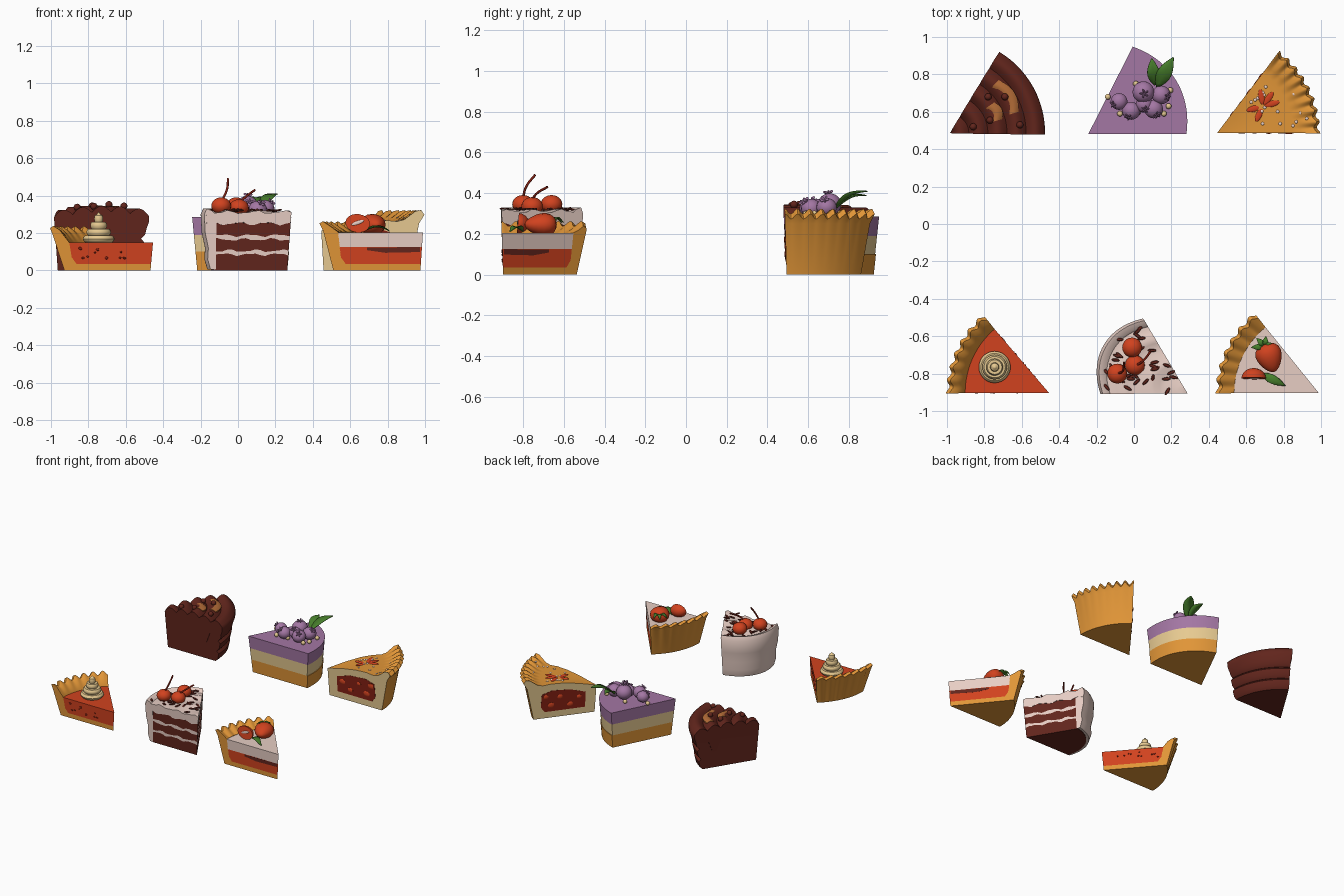
import bpy, bmesh, math, random
from math import sin, cos, pi, radians
from mathutils import Vector, Matrix

if "Cube" in bpy.data.objects:
    bpy.data.objects.remove(bpy.data.objects["Cube"])
random.seed(4)


def mat(name, *srgb):
    m = bpy.data.materials.new(name)
    m.use_nodes = True
    col = [(c / 255) ** 2.2 for c in srgb] + [1]
    m.diffuse_color = col
    m.node_tree.nodes["Principled BSDF"].inputs["Base Color"].default_value = col
    return m


CRUST = mat("golden crust", 224, 148, 58)
CHOC = mat("dark chocolate", 98, 42, 34)
RED = mat("fruit red", 208, 68, 36)
WHITE = mat("pink white frosting", 232, 206, 196)
CREAM = mat("pale cream", 234, 204, 146)
PURPLE = mat("berry purple", 162, 118, 162)
GREEN = mat("leaf green", 74, 128, 48)
NUT = mat("toasted nut", 178, 108, 58)
DARKRED = mat("dark red filling", 132, 38, 26)


def finish(name, bm, mats, smooth=40):
    bmesh.ops.recalc_face_normals(bm, faces=bm.faces)
    me = bpy.data.meshes.new(name)
    bm.to_mesh(me)
    bm.free()
    ob = bpy.data.objects.new(name, me)
    bpy.context.collection.objects.link(ob)
    for m in mats:
        me.materials.append(m)
    bpy.ops.object.select_all(action='DESELECT')
    ob.select_set(True)
    bpy.context.view_layer.objects.active = ob
    bpy.ops.object.shade_smooth_by_angle(angle=radians(smooth))
    return ob


def ball(name, loc, size, m, axis=(0, 0, 1), pinch=0, spin=0, cut=None, seg=16):
    """Ellipsoid; its local z points along axis."""
    bm = bmesh.new()
    bmesh.ops.create_uvsphere(bm, u_segments=seg, v_segments=seg // 2 + 2, radius=1)
    for v in bm.verts:
        k = 1 + pinch * v.co.z
        v.co = Vector((v.co.x * k * size[0], v.co.y * k * size[1], v.co.z * size[2]))
    rot = Vector(axis).to_track_quat('Z', 'Y').to_matrix().to_4x4()
    bm.transform(Matrix.Translation(loc) @ rot @ Matrix.Rotation(spin, 4, 'Z'))
    if cut:
        geom = bm.verts[:] + bm.edges[:] + bm.faces[:]
        res = bmesh.ops.bisect_plane(bm, geom=geom, plane_co=loc, plane_no=cut, clear_outer=True)
        edges = [e for e in res["geom_cut"] if isinstance(e, bmesh.types.BMEdge)]
        bmesh.ops.contextual_create(bm, geom=edges)
    return finish(name, bm, [m])


def leaf(name, base, tip, width, m=GREEN, arch=0.02):
    base, tip = Vector(base), Vector(tip)
    side = (tip - base).cross(Vector((0, 0, 1))).normalized()
    bm = bmesh.new()
    rows = []
    for i in range(9):
        t = i / 8
        c = base.lerp(tip, t) + Vector((0, 0, arch * sin(pi * t)))
        w = width * (0.06 + sin(pi * t ** 0.85))
        fold = Vector((0, 0, w * 0.3))
        rows.append([bm.verts.new(p) for p in (c - side * w + fold, c, c + side * w + fold)])
    for a, b in zip(rows, rows[1:]):
        for j in (0, 1):
            bm.faces.new((a[j], a[j + 1], b[j + 1], b[j]))
    ob = finish(name, bm, [m], 60)
    ob.modifiers.new("thickness", 'SOLIDIFY').thickness = 0.004


def stem(name, pts, m, radius=0.006):
    cu = bpy.data.curves.new(name, 'CURVE')
    cu.dimensions = '3D'
    cu.bevel_depth = radius
    sp = cu.splines.new('BEZIER')
    sp.bezier_points.add(len(pts) - 1)
    for b, p in zip(sp.bezier_points, pts):
        b.co = p
        b.handle_left_type = b.handle_right_type = 'AUTO'
    cu.materials.append(m)
    bpy.context.collection.objects.link(bpy.data.objects.new(name, cu))


class Slice:
    """Wedge space: r from the tip, t across the angle, z up; narrower at the foot."""
    def __init__(s, tip, a0, a1, length, height, bulge=0.0, taper=0.08):
        s.tip, s.a0, s.a1, s.h = Vector((*tip, 0)), radians(a0), radians(a1), height
        s.bulge, s.taper = bulge, taper
        mid = (s.a0 + s.a1) / 2
        s.c = s.tip + Vector((cos(mid), sin(mid), 0)) * length * 0.6

    def pt(s, r, t, z):
        a = s.a0 + (s.a1 - s.a0) * t
        r *= 1 + s.bulge * max(0, sin(pi * t))
        p = s.tip + Vector((cos(a), sin(a), 0)) * r
        p = s.c + (p - s.c) * (1 - s.taper * (1 - z / s.h))
        p.z = z
        return p

    def sweep(s, name, profile, mats, grow=0.0, rim=None, steps=24):
        """Sweep an (r, z) outline across the wedge; cut faces take the last material."""
        bm = bmesh.new()
        rows = []
        for i in range(steps + 1):
            t = -grow + (1 + 2 * grow) * i / steps
            row = []
            for r, z in profile:
                if rim and z > rim[0] and r > 0.4:
                    w = rim[2] * cos(2 * pi * rim[1] * t)
                    r, z = r + 0.7 * w, z + w
                row.append(bm.verts.new(s.pt(r, t, z)))
            rows.append(row)
        n = len(profile)
        for a, b in zip(rows, rows[1:]):
            for j in range(n):
                bm.faces.new((a[j], a[(j + 1) % n], b[(j + 1) % n], b[j]))
        for row in (rows[0], rows[-1]):
            bm.faces.new(row).material_index = len(mats) - 1
        bmesh.ops.remove_doubles(bm, verts=bm.verts, dist=1e-5)
        return finish(name, bm, mats)

    def layer(s, name, z0, z1, r, m, wave=0.0, grow=0.0):
        rs = [r * i / 16 for i in range(17)]
        def edge(z):
            return [(q, max(0, z + wave * (sin(q * 42 + z * 60) + 0.5 * sin(q * 80)) * (z > 0))) for q in rs]
        return s.sweep(name, edge(z0) + edge(z1)[::-1], [m], grow)

    def crust(s, name, zf, top):
        s.sweep(name, [(0, 0), (0.49, 0), (0.535, top - 0.04), (0.545, top - 0.01), (0.525, top),
                       (0.495, top - 0.02), (0.455, zf), (0.445, 0.07), (0.42, 0.035), (0, 0.035)],
                [CRUST], rim=(zf + 0.01, 6.5, 0.012), steps=78)

    def spot(s, name, r, t, z, size, m):
        """Flat fleck on a cut face."""
        a = s.a0 + (s.a1 - s.a0) * t
        ball(name, s.pt(r, t, z), (size, size * 0.8, 0.005), m, axis=(-sin(a), cos(a), 0), seg=10)


# Pumpkin pie slice
p = Slice((-0.45, -0.905), 180, 130.5, 0.54, 0.2, 0.0, 0.06)
p.crust("pumpkin_crust", 0.15, 0.225)
p.sweep("pumpkin_filling", [(0, 0.035), (0.42, 0.035), (0.447, 0.07), (0.458, 0.15), (0, 0.15)], [RED])
for side in (0, 1):
    for i in range(11):
        p.spot("pumpkin_speck", random.uniform(0.1, 0.42), side, random.uniform(0.06, 0.13),
               random.uniform(0.005, 0.01), DARKRED)
swirl = Slice((-0.745, -0.765), 0, 360, 0, 1, 0, 0)
outline = [(0, 0.14)]
for k, rad in enumerate((0.085, 0.066, 0.045, 0.024)):
    outline += [(rad * (0.86 + 0.14 * sin(pi * j / 4)), 0.15 + 0.036 * (k + j / 4)) for j in range(5)]
swirl.sweep("whipped_swirl", outline + [(0.01, 0.3), (0, 0.315)], [CREAM], steps=28)

# Cherry chocolate cake slice
c = Slice((0.285, -0.905), 180, 121, 0.46, 0.3, 0.11, 0.09)
for name, z0, z1, m in (("sponge_bottom", 0, 0.085, CHOC), ("cream_line_low", 0.085, 0.105, WHITE),
                        ("sponge_middle", 0.105, 0.165, CHOC), ("cream_line_high", 0.165, 0.187, WHITE),
                        ("sponge_top", 0.187, 0.25, CHOC)):
    c.layer(name, z0, z1, 0.43, m, 0.006)
c.layer("cake_frosting_top", 0.25, 0.312, 0.455, WHITE, 0.007, 0.008)
c.sweep("cake_frosting_back", [(0.42, 0.004), (0.45, 0.004), (0.463, 0.06), (0.455, 0.12), (0.467, 0.2),
                               (0.465, 0.3), (0.45, 0.33), (0.42, 0.318), (0.4, 0.29)], [WHITE], 0.006)
for x, y, z in ((-0.01, -0.66, 0.345), (-0.09, -0.8, 0.345), (0.005, -0.755, 0.335)):
    ball("cherry", (x, y, z), (0.053, 0.053, 0.045), RED, seg=20)
stem("cherry_stem_tall", [(-0.085, -0.8, 0.375), (-0.06, -0.785, 0.43), (-0.053, -0.74, 0.49)], DARKRED)
stem("cherry_stem_short", [(0.015, -0.755, 0.37), (0.05, -0.73, 0.4), (0.09, -0.68, 0.43)], DARKRED)
for i in range(34):
    a = random.uniform(0, pi)
    ball("chocolate_curl", c.pt(0.43 * math.sqrt(random.uniform(0.05, 1)), random.uniform(0.06, 0.94), 0.32),
         (0.009, 0.006, 0.024), CHOC, axis=(cos(a), sin(a), random.uniform(-0.3, 0.5)), seg=8)

# Strawberry cream pie slice
s = Slice((0.99, -0.905), 180, 129, 0.54, 0.22, 0, 0.05)
s.crust("strawberry_crust", 0.205, 0.25)
s.sweep("strawberry_jelly", [(0, 0.035), (0.42, 0.035), (0.447, 0.07), (0.451, 0.125), (0, 0.125)], [RED])
s.sweep("strawberry_cream", [(0, 0.125), (0.451, 0.125), (0.458, 0.203), (0, 0.203)], [WHITE])
s.sweep("chocolate_seam", [(0.01, 0.098), (0.2, 0.094), (0.3, 0.108), (0.3, 0.122), (0.01, 0.125)], [CHOC], 0.004)
ball("strawberry_whole", (0.725, -0.715, 0.245), (0.068, 0.055, 0.08), RED, axis=(0.3, -0.9, 0), pinch=-0.3)
for dx, dy in ((-0.07, 0.0), (-0.04, 0.05), (0.01, 0.06), (0.05, 0.02)):
    leaf("strawberry_leaf", (0.7, -0.655, 0.26), (0.695 + dx, -0.66 + dy, 0.255), 0.014)
ball("strawberry_half", (0.64, -0.825, 0.252), (0.055, 0.05, 0.066), RED, axis=(1, 0, -0.15), cut=(0, -0.95, 0.1))
ball("strawberry_core", (0.64, -0.825, 0.255), (0.01, 0.004, 0.035), WHITE, axis=(1, 0, 0.35), spin=pi / 2)
leaf("mint_leaf", (0.68, -0.8, 0.215), (0.81, -0.865, 0.212), 0.022)

# Chocolate slice with ridged glaze
k = Slice((-0.985, 0.485), 0, 58, 0.51, 0.3, 0, 0.08)
for i, r in enumerate((0.475, 0.485, 0.495)):
    z = 0.085 * i
    k.sweep("chocolate_tier", [(0, z), (r - 0.02, z), (r, z + 0.02), (r + 0.008, z + 0.065), (r - 0.015, z + 0.087),
                               (0, z + 0.087)], [CHOC])


def ridge(r):
    return 0.283 + 0.032 * abs(sin(r * pi / 0.102)) + 0.03 * sin(pi * min(1, r / 0.55))


k.sweep("chocolate_glaze", [(0, 0.2), (0.3, 0.22), (0.34, 0.13), (0.37, 0.13), (0.4, 0.21), (0.5, 0.22), (0.512, 0.26)]
        + [(0.51 * i / 50, ridge(0.51 * i / 50)) for i in range(50, -1, -1)], [CHOC], 0.012)
for x, y in ((-0.78, 0.68), (-0.69, 0.68), (-0.77, 0.555), (-0.86, 0.52), (-0.61, 0.53)):
    q = math.hypot(x + 0.985, y - 0.485)
    ball("truffle_bead", (x, y, ridge(q) + 0.01), (0.019,) * 3, CHOC, seg=12)
for name, r0, t0, t1, w in (("nut_strip_long", 0.36, 0.3, 0.82, 0.026), ("nut_strip_short", 0.262, 0.26, 0.6, 0.028)):
    rs = [r0 + w * (j / 4 - 1) for j in range(9)]
    strip = Slice((-0.985, 0.485), 58 * t0, 58 * t1, 0.51, 0.3, 0.06, 0)
    strip.sweep(name, [(r, ridge(r) - 0.006) for r in rs] + [(r, ridge(r) + 0.003) for r in rs[::-1]], [NUT])

# Layered berry cake slice
b = Slice((-0.245, 0.48), 0, 63, 0.53, 0.285, 0.05, 0.1)
for name, z0, z1, m in (("berry_base", 0, 0.1, CRUST), ("berry_cream", 0.1, 0.19, CREAM),
                        ("berry_mousse", 0.19, 0.285, PURPLE)):
    b.layer(name, z0, z1, 0.53 if z0 < 0.1 else 0.525, m)
b.a1 = radians(63)
for x, y, z, r in ((-0.08, 0.655, 0.325, 0.045), (-0.015, 0.605, 0.325, 0.048), (0.105, 0.615, 0.325, 0.05),
                   (0.05, 0.705, 0.345, 0.058), (0.145, 0.69, 0.33, 0.05), (0.055, 0.64, 0.33, 0.045)):
    ball("blueberry", (x, y, z), (r, r, r * 0.92), PURPLE, seg=20)
    tilt = Vector((x - 0.04, y - 0.72, 0.12)).normalized()
    for i in range(5):
        a = i * 2 * pi / 5
        out = tilt.to_track_quat('Z', 'Y') @ Vector((cos(a), sin(a), 0.35))
        ball("berry_crown", Vector((x, y, z)) + tilt * r * 0.95 + out * r * 0.25, (0.005, 0.007, 0.012), PURPLE,
             axis=out, seg=8)
for x, y in ((-0.075, 0.59), (-0.14, 0.68), (0.02, 0.595), (0.185, 0.63), (0.195, 0.715), (0.01, 0.75), (0.16, 0.59)):
    ball("cream_pearl", (x, y, 0.298), (0.016,) * 3, CREAM, seg=10)
leaf("berry_leaf_left", (0.11, 0.74, 0.33), (0.095, 0.885, 0.39), 0.03)
leaf("berry_leaf_right", (0.12, 0.73, 0.33), (0.21, 0.89, 0.41), 0.036)

# Apple pie slice with lattice-cut lid
a = Slice((0.44, 0.485), 0, 52.5, 0.54, 0.3, 0, 0.06)
lid = [(0.53, 0.31), (0.5, 0.305), (0.45, 0.272), (0.41, 0.262), (0.35, 0.268), (0.26, 0.264), (0.14, 0.245), (0, 0.212)]
a.sweep("apple_pie_crust", [(0, 0), (0.49, 0), (0.53, 0.25), (0.548, 0.285)] + lid, [CRUST, CREAM],
        rim=(0.28, 8, 0.012), steps=96)
a.sweep("apple_pie_filling", [(0.08, 0.05), (0.4, 0.05), (0.43, 0.09), (0.42, 0.19), (0.34, 0.215), (0.2, 0.205),
                              (0.08, 0.17)], [DARKRED], 0.006)
for side in (-0.008, 1.008):
    for r, z in ((0.13, 0.14), (0.2, 0.09), (0.28, 0.16), (0.35, 0.1), (0.39, 0.17)):
        a.spot("apple_chunk", r, side, z, random.uniform(0.018, 0.028), RED)


def lid_height(r):
    for (r1, z1), (r0, z0) in zip(lid, lid[1:]):
        if r0 <= r <= r1:
            return z0 + (z1 - z0) * (r - r0) / (r1 - r0)
    return 0.3


for ang in (15, 55, 100, 195, 245):
    d = Vector((cos(radians(ang)), sin(radians(ang)), 0.05))
    v = Vector((0.69, 0.63, 0)) + d * 0.05
    v.z = lid_height(math.hypot(v.x - 0.44, v.y - 0.485)) + 0.001
    ball("lid_slit", v, (0.016, 0.005, 0.042), RED, axis=d, seg=12)
for i in range(18):
    r, t = random.uniform(0.2, 0.5), random.uniform(0.1, 0.9)
    ball("sugar_grain", a.pt(r, t, lid_height(r)), (0.009, 0.009, 0.004), WHITE, seg=8)
